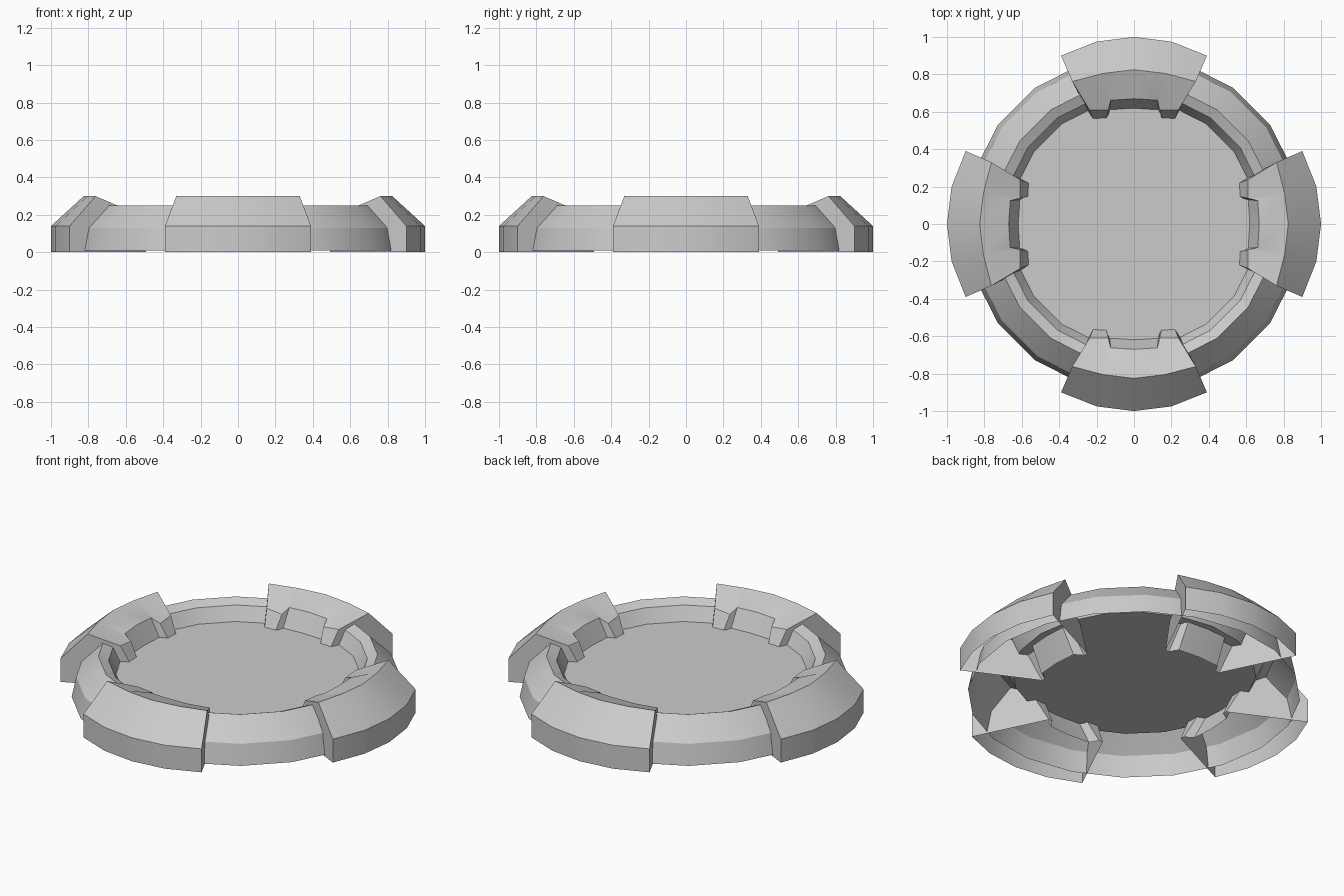
import bpy, bmesh, math
from mathutils import Matrix, Vector

if "Cube" in bpy.data.objects:
    bpy.data.objects.remove(bpy.data.objects["Cube"])


def finish(bm, name, angle=30):
    bmesh.ops.remove_doubles(bm, verts=bm.verts, dist=0.0005)
    bmesh.ops.recalc_face_normals(bm, faces=bm.faces)
    mesh = bpy.data.meshes.new(name)
    bm.to_mesh(mesh)
    bm.free()
    ob = bpy.data.objects.new(name, mesh)
    bpy.context.collection.objects.link(ob)
    bpy.ops.object.select_all(action='DESELECT')
    ob.select_set(True)
    bpy.context.view_layer.objects.active = ob
    bpy.ops.object.shade_smooth_by_angle(angle=math.radians(angle))
    return ob


# Round dish: open-bottomed rim turned from a profile, closed by a flat disc
SIDES = 20
rim = [(0.90, 0.01), (0.875, 0.13), (0.755, 0.25), (0.70, 0.225), (0.66, 0.145)]
bm = bmesh.new()
rings = []
for r, z in rim:
    rings.append([bm.verts.new((r * math.cos(i * math.tau / SIDES),
                                r * math.sin(i * math.tau / SIDES), z))
                  for i in range(SIDES)])
for a, b in zip(rings, rings[1:]):
    for i in range(SIDES):
        j = (i + 1) % SIDES
        bm.faces.new((a[i], a[j], b[j], b[i]))
bm.faces.new(rings[-1])
finish(bm, "dish")
# normals of the open shell point outward / upward
dish = bpy.data.objects["dish"]
if max(dish.data.polygons, key=lambda p: p.area).normal.z < 0:
    dish.data.flip_normals()


# Clamp sections from the middle outwards: outer foot, shoulder, crest, lip, inner foot
def section(outer, crest, lip, foot):
    return [(*outer, 0), (*outer, 0.14), (*crest, 0.30), lip, (*foot, 0)]


half = [
    section((0, 1.0), (0, 0.825), (0, 0.67, 0.252), (0, 0.55)),
    section((0.2, 0.975), (0.166, 0.805), (0.125, 0.662, 0.250), (0.135, 0.54)),
    section((0.2, 0.975), (0.166, 0.805), (0.137, 0.61, 0.225), (0.165, 0.49)),
    section((0.39, 0.90), (0.33, 0.762), (0.238, 0.61, 0.235), (0.19, 0.49)),
]
columns = [[(-x, y, z) for x, y, z in c] for c in reversed(half[1:])] + half

for k, side in enumerate(("back", "left", "front", "right")):
    turn = Matrix.Rotation(k * math.pi / 2, 3, 'Z')
    bm = bmesh.new()
    cols = [[bm.verts.new(turn @ Vector(p)) for p in c] for c in columns]
    for a, b in zip(cols, cols[1:]):
        for i in range(4):
            quad = [a[i], a[i + 1], b[i + 1], b[i]]
            pts = []
            for v in quad:
                if all((v.co - w.co).length > 1e-5 for w in pts):
                    pts.append(v)
            if len(pts) > 2:
                bm.faces.new(pts)
    # end walls
    bm.faces.new(cols[0])
    bm.faces.new(cols[-1])
    finish(bm, side + "_clamp")
